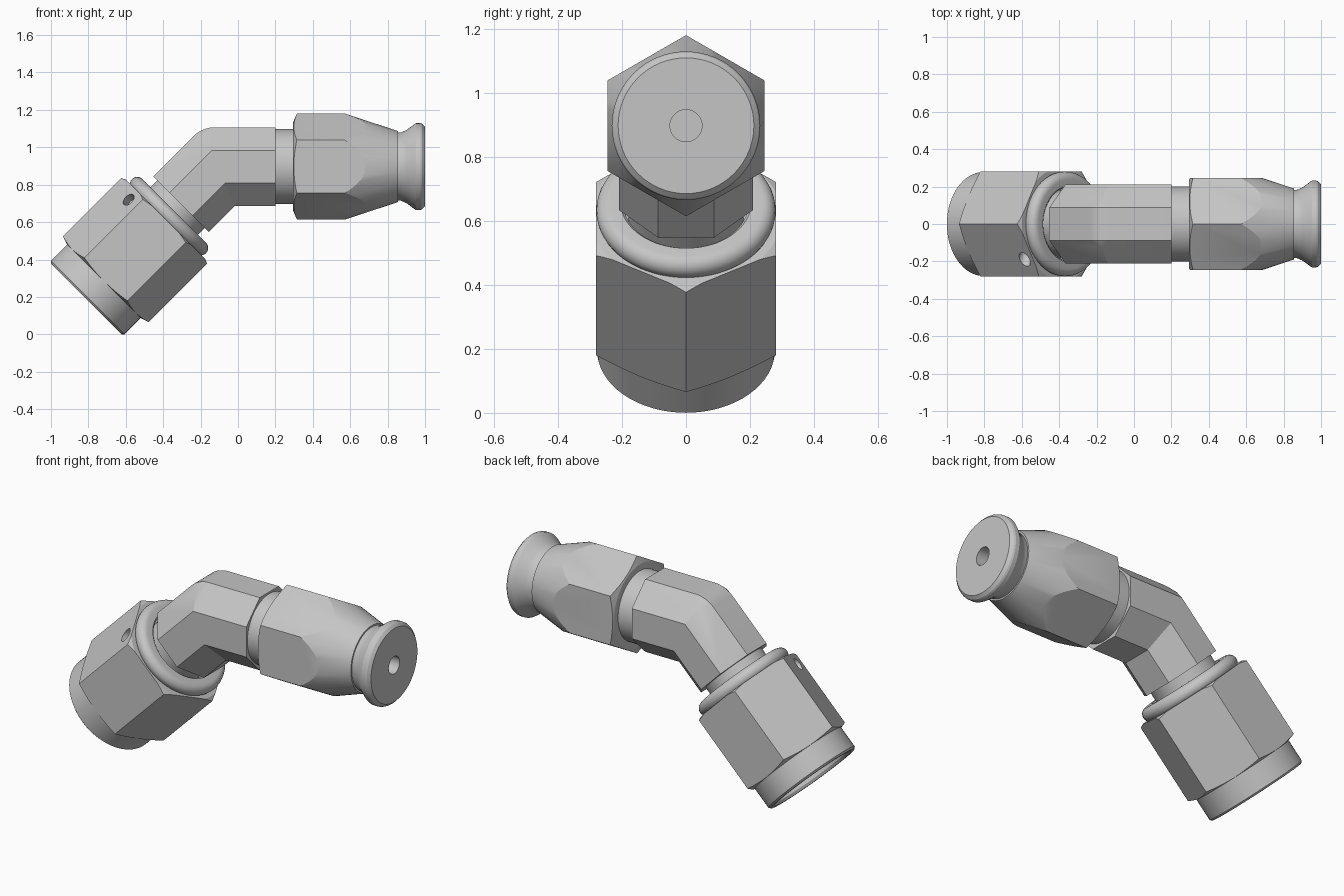
import bpy, bmesh
from math import sin, cos, tan, pi, radians
from mathutils import Matrix, Vector

old = bpy.data.objects.get("Cube")
if old:
    bpy.data.objects.remove(old, do_unlink=True)

metal = bpy.data.materials.new("grey metal")
metal.use_nodes = True
GREY = (0.56, 0.56, 0.56, 1)
metal.diffuse_color = GREY
metal.node_tree.nodes["Principled BSDF"].inputs["Base Color"].default_value = GREY

AXIS_Z, BEND_X = 0.897, -0.104
SEGMENTS = 64
# Local +X runs along each pipe axis
STRAIGHT = Matrix.Translation((0, 0, AXIS_Z))
ANGLED = Matrix.Translation((BEND_X, 0, AXIS_Z)) @ Matrix.Rotation(radians(135), 4, 'Y')


def finish(name, bm, frame):
    bmesh.ops.remove_doubles(bm, verts=bm.verts, dist=1e-5)
    bmesh.ops.recalc_face_normals(bm, faces=bm.faces)
    mesh = bpy.data.meshes.new(name)
    bm.to_mesh(mesh)
    bm.free()
    mesh.materials.append(metal)
    obj = bpy.data.objects.new(name, mesh)
    obj.matrix_world = frame
    bpy.context.collection.objects.link(obj)
    return obj


def lathe(name, profile, frame):
    """Spin a closed (x, radius) outline about local X."""
    bm = bmesh.new()
    rings = []
    for i in range(SEGMENTS):
        a = 2 * pi * i / SEGMENTS
        rings.append([bm.verts.new((x, r * cos(a), r * sin(a))) for x, r in profile])
    n = len(profile)
    for i in range(SEGMENTS):
        a, b = rings[i], rings[(i + 1) % SEGMENTS]
        for j in range(n):
            k = (j + 1) % n
            if profile[j][1] or profile[k][1]:
                bm.faces.new((a[j], a[k], b[k], b[j]))
    bmesh.ops.dissolve_degenerate(bm, dist=1e-6, edges=bm.edges)
    return finish(name, bm, frame)


def solid(name, profile, frame):
    return lathe(name, [(profile[0][0], 0), *profile, (profile[-1][0], 0)], frame)


def hexagon(name, x0, x1, apothem, frame):
    bm = bmesh.new()
    r = apothem / cos(pi / 6)
    ends = [[bm.verts.new((x, r * sin(k * pi / 3), r * cos(k * pi / 3)))
             for k in range(6)] for x in (x0, x1)]
    for end in ends:
        bm.faces.new(end)
    for k in range(6):
        m = (k + 1) % 6
        bm.faces.new((ends[0][k], ends[0][m], ends[1][m], ends[1][k]))
    return finish(name, bm, frame)


def cut(obj, *steps):
    """Apply booleans, then discard the cutters."""
    for operation, cutter in steps:
        mod = obj.modifiers.new("cut", 'BOOLEAN')
        mod.operation, mod.object, mod.solver = operation, cutter, 'EXACT'
        cutter.hide_render = True
    bpy.context.view_layer.update()
    result = obj.evaluated_get(bpy.context.evaluated_depsgraph_get())
    mesh = bpy.data.meshes.new_from_object(result)
    obj.modifiers.clear()
    obj.data = mesh
    for _, cutter in steps:
        bpy.data.objects.remove(cutter, do_unlink=True)
    return obj


parts = []

# Octagonal mitred elbow with a rounded outer corner
bm = bmesh.new()
apothem, s = 0.21, cos(pi / 4)
sections = [[], [], []]
for k in range(8):
    a = pi / 8 + k * pi / 4
    y, h = (apothem / cos(pi / 8) * f(a) for f in (cos, sin))
    ends = ((0.2, h), (BEND_X - h * tan(pi / 8), h),
            (BEND_X - s * (0.285 + h), s * (h - 0.285)))
    for ring, (x, z) in zip(sections, ends):
        ring.append(bm.verts.new((x, y, z)))
for a, b in zip(sections, sections[1:]):
    for k in range(8):
        m = (k + 1) % 8
        bm.faces.new((a[k], a[m], b[m], b[k]))
bm.faces.new(sections[0])
bm.faces.new(sections[2])
crest = [e for e in bm.edges
         if all(v in sections[1] and v.co.z > apothem - 0.01 for v in e.verts)]
bmesh.ops.bevel(bm, geom=crest, offset=0.06, segments=5, profile=0.5, affect='EDGES')
parts.append(finish("elbow", bm, STRAIGHT))

# Straight end: neck, tapered hex socket and flared collar
parts.append(solid("hose_neck", [(0.18, 0.2), (0.32, 0.2)], STRAIGHT))
socket = hexagon("hose_socket", 0.28, 0.9, 0.245, STRAIGHT)
taper = solid("socket_taper", [(0.295, 0.237), (0.316, 0.286), (0.563, 0.286),
                               (0.855, 0.19)], STRAIGHT)
core = solid("socket_core", [(0.5, 0.12), (0.9, 0.12)], STRAIGHT)
parts.append(cut(socket, ('INTERSECT', taper), ('DIFFERENCE', core)))
parts.append(lathe("hose_collar", [
    (0.5, 0), (0.5, 0.15), (0.84, 0.18), (0.87, 0.182), (0.9, 0.195), (0.945, 0.228),
    (0.952, 0.232), (0.975, 0.232), (0.985, 0.228), (1.0, 0.212), (1.0, 0.05),
    (0.6, 0.05), (0.6, 0)], STRAIGHT))

# Angled end: neck and rounded retaining bead
parts.append(solid("nut_neck", [(0.26, 0.18), (0.44, 0.18)], ANGLED))
bead = [(0.375 - 0.04 * cos(pi * i / 12), 0.24 + 0.04 * sin(pi * i / 12))
        for i in range(13)]
parts.append(lathe("retaining_bead", [(0.345, 0.195), (0.336, 0.205), *bead,
                                      (0.415, 0.195)], ANGLED))

# Hollow swivel nut with a round skirt and a small drilled hole
nut = hexagon("swivel_nut", 0.35, 1.1, 0.281, ANGLED)
outline = solid("nut_outline", [(0.4, 0.3), (0.414, 0.33), (0.85, 0.33), (0.867, 0.278),
                                (0.99, 0.278), (1.0, 0.268)], ANGLED)
bore = solid("nut_bore", [(0.55, 0.24), (0.985, 0.24), (1.02, 0.262)], ANGLED)
normal = Vector((0, -cos(pi / 6), -sin(pi / 6)))
drill_frame = (ANGLED @ Matrix.Translation((0.465, -0.19, -0.215))
               @ normal.to_track_quat('X', 'Z').to_matrix().to_4x4())
drill = solid("nut_drill", [(-0.09, 0.036), (0.06, 0.036)], drill_frame)
parts.append(cut(nut, ('INTERSECT', outline), ('DIFFERENCE', bore), ('DIFFERENCE', drill)))

# Conical seat inside the nut
parts.append(lathe("cone_seat", [(0.53, 0.2), (0.7, 0.2), (0.8, 0.11), (0.8, 0.09),
                                 (0.53, 0.09)], ANGLED))

# Smooth round surfaces, crisp edges
bpy.ops.object.select_all(action='DESELECT')
for obj in parts:
    obj.select_set(True)
bpy.context.view_layer.objects.active = parts[0]
bpy.ops.object.shade_smooth_by_angle(angle=radians(20))
